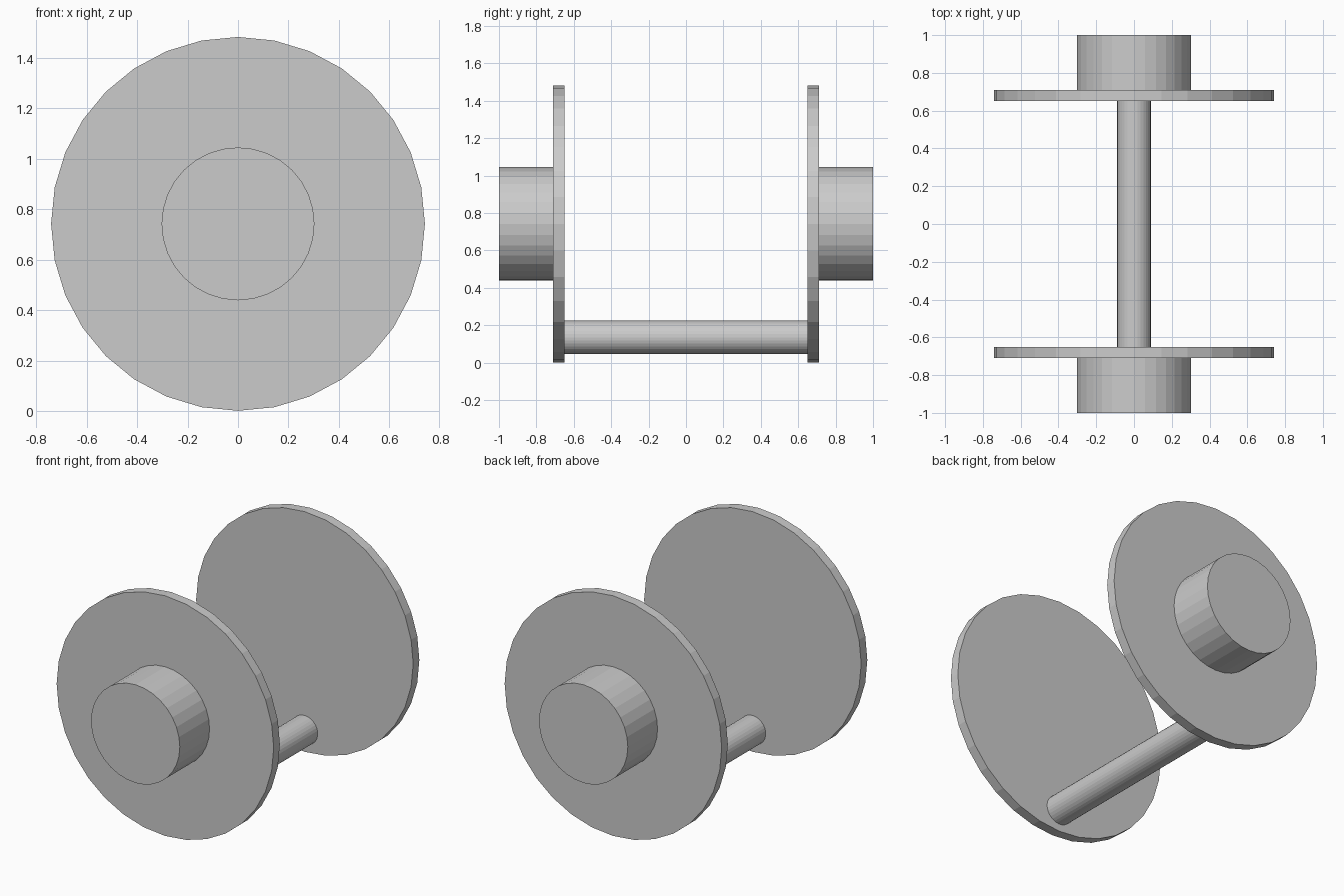
import bpy
import math

if "Cube" in bpy.data.objects:
    bpy.data.objects.remove(bpy.data.objects["Cube"])

AXIS_Z = 0.742   # height of the main shaft axis
PIN_Z = 0.136    # height of the offset pin


def cylinder(name, radius, y0, y1, z):
    """Flat-shaded 32-sided cylinder lying along y from y0 to y1."""
    bpy.ops.mesh.primitive_cylinder_add(
        vertices=32, radius=radius, depth=abs(y1 - y0),
        location=(0, (y0 + y1) / 2, z), rotation=(math.pi / 2, 0, 0))
    obj = bpy.context.object
    obj.name = name
    bpy.ops.object.transform_apply(location=False, rotation=True, scale=True)
    return obj


# Web disc and main journal at each end
for side, s in (("front", -1), ("back", 1)):
    cylinder(f"{side}_disc", 0.741, s * 0.65, s * 0.71, AXIS_Z)
    cylinder(f"{side}_journal", 0.303, s * 0.71, s * 1.0, AXIS_Z)

# Offset pin joining the two discs
cylinder("crank_pin", 0.089, -0.65, 0.65, PIN_Z)
